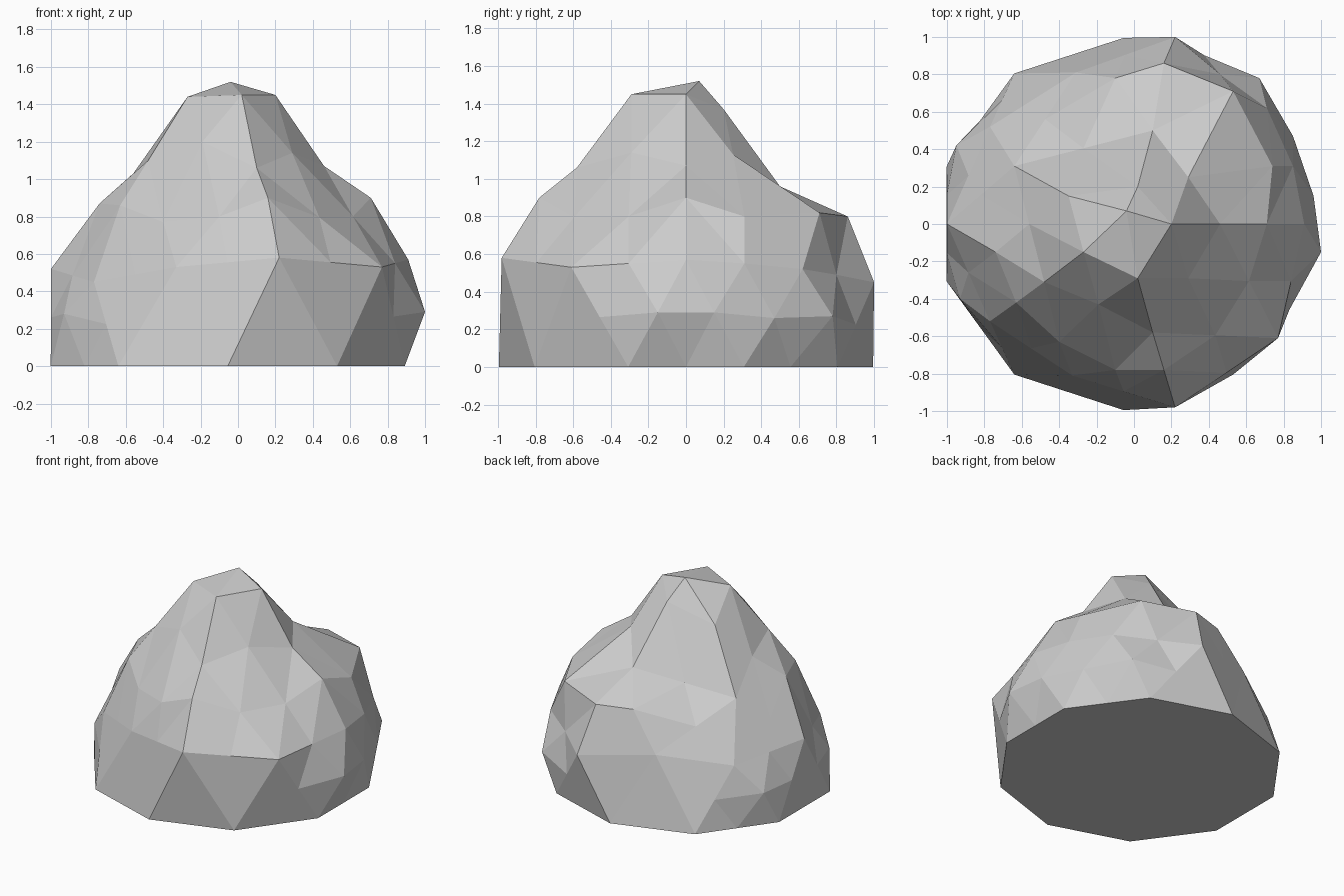
import bpy, bmesh, math
from mathutils import Vector

if "Cube" in bpy.data.objects:
    bpy.data.objects.remove(bpy.data.objects["Cube"])

# Coarse five-fold dome: apex A, shoulder P, ribs R, gaps M, base B
SHOULDER = [(.46, 0, 1.07), (.1, .5, .96), (-.64, .31, .85), (-.48, -.31, 1.1), (.1, -.58, 1.06)]
RIB = [(.91, 0, .57), (.22, 1, .45), (-.77, .52, .45), (-.77, -.52, .45), (.22, -.98, .58)]
GAP = [(.71, .62, .52), (-.31, .81, .52), (-1, 0, .52), (-.33, -.81, .53), (.77, -.61, .53)]

# Edge midpoints that are pushed off the straight edge (peak, ledges, dents)
PUSHED = {
    ("A", "P0"): (.2, 0, 1.45), ("A", "P1"): (.02, .2, 1.37),
    ("A", "P2"): (-.35, .15, 1.27), ("A", "P3"): (-.27, -.15, 1.44),
    ("A", "P4"): (.02, -.29, 1.45),
    ("P0", "P1"): (.29, .25, 1.13), ("P2", "P3"): (-.56, 0, 1.03),
    ("P3", "P4"): (-.19, -.43, 1.2), ("P0", "P4"): (.29, -.29, 1.14),
    ("P0", "R0"): (.71, 0, .9), ("P1", "R1"): (.16, .86, .8),
    ("P3", "R3"): (-.63, -.42, .86), ("P4", "R4"): (.16, -.78, .9),
    ("M0", "P0"): (.74, .31, .8), ("M0", "P1"): (.53, .71, .82),
    ("M1", "P1"): (-.1, .78, .8), ("M2", "P3"): (-.74, -.15, .87),
    ("M3", "P3"): (-.4, -.63, .77), ("M3", "P4"): (-.1, -.78, .8),
    ("M0", "R1"): (.46, .8, .49), ("M0", "R0"): (.85, .31, .55),
    ("B9", "R0"): (1, -.15, .29), ("B0", "R0"): (.96, .15, .29),
    ("B1", "M0"): (.67, .78, .27), ("B0", "M0"): (.85, .47, .26),
    ("B4", "R2"): (-.95, .42, .25), ("B5", "R3"): (-.93, -.4, .28),
}

points = {"A": Vector((-.04, .07, 1.52))}
for letter, ring in (("P", SHOULDER), ("R", RIB), ("M", GAP)):
    for k, co in enumerate(ring):
        points[f"{letter}{k}"] = Vector(co)
for j in range(10):
    a = math.radians(18 + 36 * j)
    points[f"B{j}"] = Vector((-.055 + .995 * math.cos(a), .995 * math.sin(a), 0))

bm = bmesh.new()
verts = {}


def corner(name):
    if name not in verts:
        verts[name] = bm.verts.new(points[name])
    return verts[name]


def middle(a, b):
    key = tuple(sorted((a, b)))
    if key not in verts:
        co = PUSHED.get(key, (points[a] + points[b]) / 2)
        verts[key] = bm.verts.new(co)
    return verts[key]


def facet(a, b, c):
    """One coarse triangle split into four."""
    ab, bc, ca = middle(a, b), middle(b, c), middle(c, a)
    for tri in ((corner(a), ab, ca), (ab, corner(b), bc), (ca, bc, corner(c)), (ab, bc, ca)):
        bm.faces.new(tri)


# Rock sides, one fifth at a time
for k in range(5):
    n = (k + 1) % 5
    p, pn, r, rn, m = f"P{k}", f"P{n}", f"R{k}", f"R{n}", f"M{k}"
    b0, b1, bp = f"B{2 * k}", f"B{2 * k + 1}", f"B{(2 * k - 1) % 10}"
    for tri in (("A", p, pn), (p, m, pn), (p, r, m), (pn, m, rn),
                (r, b0, m), (b0, b1, m), (m, b1, rn), (r, bp, b0)):
        facet(*tri)

# Flat underside
under = []
for j in range(10):
    under += [corner(f"B{j}"), middle(f"B{j}", f"B{(j + 1) % 10}")]
bm.faces.new(under[::-1])

bmesh.ops.recalc_face_normals(bm, faces=bm.faces)
mesh = bpy.data.meshes.new("rock")
bm.to_mesh(mesh)
bm.free()
bpy.context.collection.objects.link(bpy.data.objects.new("rock", mesh))
